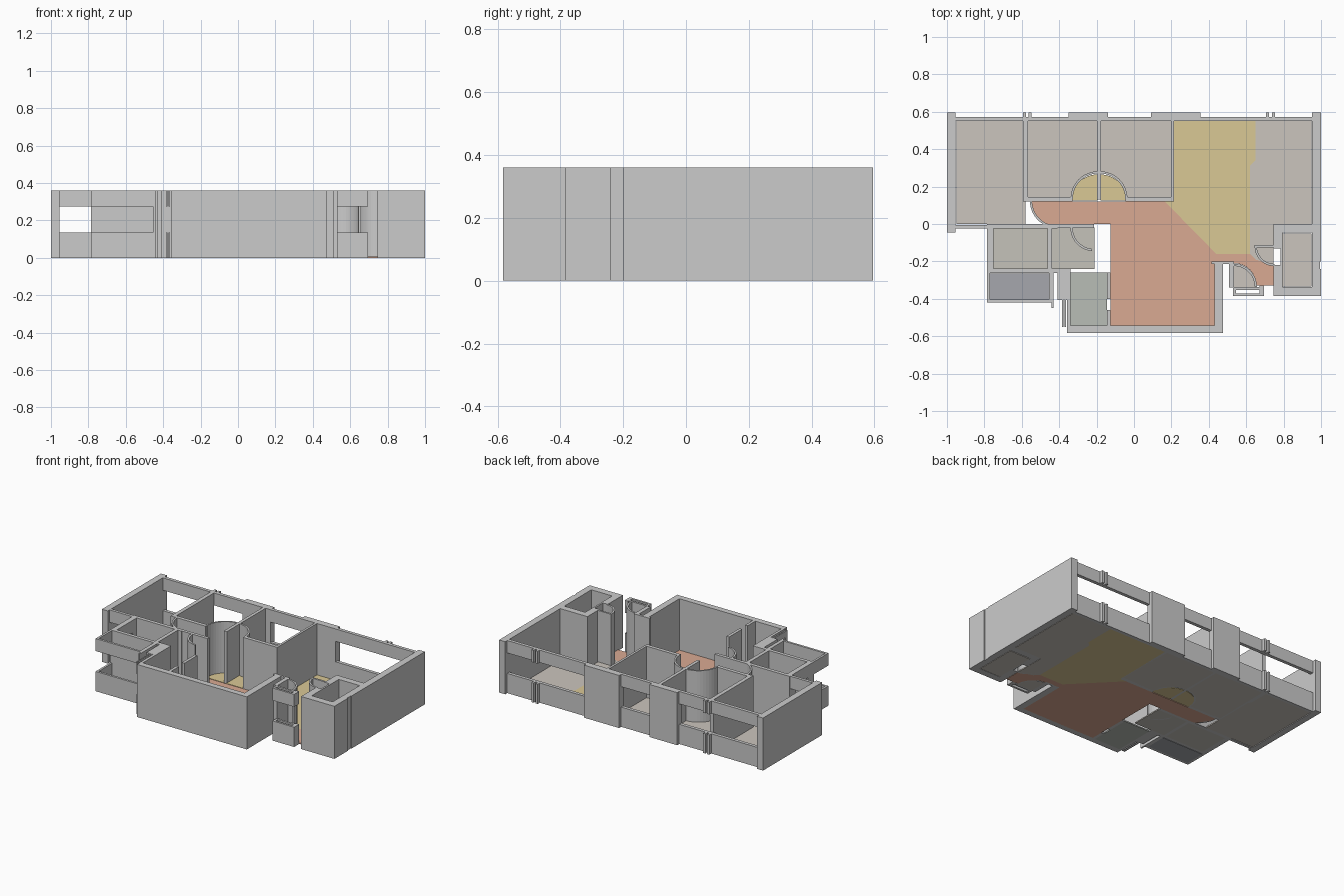
import bpy, bmesh, math

if "Cube" in bpy.data.objects:
    bpy.data.objects.remove(bpy.data.objects["Cube"])

H, SILL, HEAD, SLAB = 0.36, 0.135, 0.275, 0.008


def material(name, col):
    m = bpy.data.materials.new(name)
    m.diffuse_color = (*col, 1)
    m.use_nodes = True
    m.node_tree.nodes["Principled BSDF"].inputs["Base Color"].default_value = m.diffuse_color
    return m


beige = material("beige_floor", (0.60, 0.56, 0.51))
orange = material("terracotta_floor", (0.70, 0.40, 0.29))
yellow = material("yellow_floor", (0.70, 0.58, 0.30))
tile = material("bath_tile", (0.56, 0.54, 0.49))
slate = material("balcony_tile", (0.38, 0.39, 0.42))
green = material("kitchen_tile", (0.48, 0.51, 0.47))


def prism(name, pts, z0=0, z1=H, mat=None):
    """Extrude a plan outline between two heights."""
    bm = bmesh.new()
    f = bm.faces.new([bm.verts.new((x, y, z0)) for x, y in pts])
    r = bmesh.ops.extrude_face_region(bm, geom=[f])
    bmesh.ops.translate(bm, vec=(0, 0, z1 - z0),
                        verts=[v for v in r["geom"] if isinstance(v, bmesh.types.BMVert)])
    bmesh.ops.recalc_face_normals(bm, faces=bm.faces)
    me = bpy.data.meshes.new(name)
    bm.to_mesh(me)
    bm.free()
    ob = bpy.data.objects.new(name, me)
    bpy.context.collection.objects.link(ob)
    if mat:
        me.materials.append(mat)
    return ob


def rect(x0, x1, y0, y1):
    return [(x0, y0), (x1, y0), (x1, y1), (x0, y1)]


def wall(name, x0, x1, y0, y1):
    prism(name, rect(x0, x1, y0, y1))


def window(name, x0, x1, y0, y1):
    """Sill wall and head wall with an open band between."""
    prism(name + "_sill", rect(x0, x1, y0, y1), 0, SILL)
    prism(name + "_head", rect(x0, x1, y0, y1), HEAD, H)


def arc(cx, cy, r, a0, a1, n=12):
    return [(cx + r * math.cos(math.radians(a0 + (a1 - a0) * i / n)),
             cy + r * math.sin(math.radians(a0 + (a1 - a0) * i / n))) for i in range(n + 1)]


def curved_wall(name, cx, cy, r, a0, a1, t=0.012):
    prism(name, arc(cx, cy, r, a0, a1) + arc(cx, cy, r - t, a1, a0))


def floor(name, pts, mat):
    prism(name, pts, 0, SLAB, mat)


# Floors
floor("hall_floor", [(0.165, 0.12), (0.44, -0.16), (0.62, -0.16), (0.65, -0.19), (0.745, -0.22),
                     (0.745, -0.33), (0.65, -0.33)] + arc(0.535, -0.33, 0.12, 0, 90, 8)
      + [(0.43, -0.2), (0.43, -0.545), (-0.125, -0.545), (-0.125, 0.0)]
      + arc(-0.41, 0.12, 0.14, 240, 180, 8), orange)
floor("dining_floor", [(0.21, 0.55), (0.65, 0.55), (0.65, 0.34), (0.62, 0.31), (0.62, -0.16),
                       (0.44, -0.16), (0.165, 0.12), (0.21, 0.12)], yellow)
floor("left_door_floor", arc(-0.195, 0.125, 0.14, 90, 180) + [(-0.195, 0.125)], yellow)
floor("right_door_floor", arc(-0.18, 0.125, 0.14, 0, 90) + [(-0.18, 0.125)], yellow)
floor("left_room_floor", rect(-0.95, -0.58, 0, 0.55), beige)
floor("middle_left_room_floor", [(-0.57, 0.55), (-0.57, 0.14)] + arc(-0.195, 0.14, 0.14, 180, 90)
      + [(-0.195, 0.55)], beige)
floor("middle_right_room_floor", [(0.205, 0.55), (-0.18, 0.55)] + arc(-0.18, 0.14, 0.14, 90, 0)
      + [(0.205, 0.14)], beige)
floor("right_room_floor", [(0.65, 0.55), (0.65, 0.34), (0.62, 0.31), (0.62, -0.16), (0.65, -0.19),
                           (0.745, -0.22), (0.745, 0), (0.95, 0), (0.95, 0.55)], beige)
floor("front_right_room_floor", rect(0.795, 0.95, -0.335, -0.05), beige)
floor("closet_floor", [(0.535, -0.34)] + arc(0.535, -0.34, 0.12, 0, 90), beige)
floor("bath_floor", rect(-0.75, -0.46, -0.24, -0.025), tile)
floor("second_bath_floor", rect(-0.44, -0.21, -0.24, -0.02), tile)
floor("balcony_floor", rect(-0.775, -0.455, -0.405, -0.265), slate)
floor("kitchen_floor", rect(-0.34, -0.145, -0.545, -0.26), green)

# Outer side walls, the right one with a shallow groove
wall("left_wall", -1, -0.955, -0.045, 0.595)
wall("right_wall", 0.953, 1, -0.2, 0.595)
wall("right_wall_groove", 0.953, 0.995, -0.24, -0.2)
wall("right_wall_front", 0.953, 1, -0.385, -0.24)

# Back wall: piers, window bands and small paired downpipe casings
wall("back_pier_left", -0.35, -0.14, 0.55, 0.595)
wall("back_pier_right", 0.09, 0.355, 0.55, 0.595)
for i, (a, b) in enumerate([(-0.955, -0.35), (-0.14, 0.09), (0.355, 0.953)]):
    window(f"back_window_{i}", a, b, 0.55, 0.573)
for x in (-0.585, -0.555, 0.715, 0.745):
    window("back_casing", x - 0.008, x + 0.008, 0.573, 0.595)

# Bedroom partitions
wall("partition_left", -0.594, -0.567, 0.12, 0.55)
wall("partition_middle", -0.198, -0.176, 0.13, 0.55)
wall("partition_right", 0.197, 0.213, 0.12, 0.55)
wall("hall_wall_left", -0.594, -0.33, 0.12, 0.145)
wall("hall_wall_right", -0.045, 0.213, 0.12, 0.145)

# Curved door sweeps
curved_wall("left_bedroom_door", -0.192, 0.135, 0.147, 90, 180)
curved_wall("right_bedroom_door", -0.182, 0.135, 0.147, 0, 90)
curved_wall("left_room_door", -0.41, 0.125, 0.147, 180, 265)
curved_wall("bath_door", -0.215, -0.02, 0.125, 180, 265)
curved_wall("entry_door", 0.75, -0.12, 0.105, 180, 270)
curved_wall("closet_door", 0.535, -0.335, 0.122, 0, 90)

# Left front: room window, two baths
window("left_front_window", -0.955, -0.785, -0.025, -0.005)
wall("left_front_wall", -0.785, -0.41, -0.025, 0)
wall("bath_top_wall", -0.41, -0.215, -0.022, 0)
wall("bath_left_wall_back", -0.785, -0.75, -0.07, 0)
window("bath_left_window", -0.785, -0.75, -0.2, -0.07)
wall("bath_left_wall_front", -0.785, -0.75, -0.262, -0.2)
wall("bath_front_wall", -0.785, -0.34, -0.262, -0.238)
wall("bath_partition", -0.463, -0.438, -0.262, 0)

# Balcony
window("balcony_side", -0.785, -0.77, -0.42, -0.262)
window("balcony_front", -0.77, -0.455, -0.42, -0.405)
wall("balcony_right_wall", -0.455, -0.43, -0.42, -0.262)
wall("balcony_post", -0.44, -0.43, -0.45, -0.42)

# Kitchen with slatted side window
wall("kitchen_back_pier", -0.41, -0.34, -0.405, -0.262)
for i in range(3):
    window("kitchen_slat", -0.385 + i * 0.013, -0.377 + i * 0.013, -0.55, -0.35)
wall("kitchen_corner", -0.357, -0.34, -0.58, -0.405)
wall("kitchen_right_wall_back", -0.145, -0.125, -0.4, -0.26)
wall("kitchen_right_wall_front", -0.145, -0.125, -0.545, -0.46)

# Living room front and right walls
wall("front_wall", -0.357, 0.475, -0.583, -0.543)
wall("living_right_wall", 0.43, 0.475, -0.543, -0.215)
wall("living_right_cap", 0.415, 0.51, -0.215, -0.2)

# Closet with framed front window
wall("closet_left_wall", 0.507, 0.535, -0.34, -0.2)
for y in (-0.385, -0.352):
    window("closet_window", 0.53, 0.695, y, y + 0.014)
window("closet_window_end", 0.67, 0.695, -0.371, -0.33)
window("closet_window_end", 0.53, 0.545, -0.371, -0.338)

# Front right room
wall("entry_wall", 0.645, 0.75, -0.125, -0.112)
wall("shaft_left_wall_front", 0.747, 0.795, -0.385, -0.22)
wall("shaft_left_wall_back", 0.747, 0.795, -0.13, 0)
wall("shaft_left_wall_thin", 0.783, 0.795, -0.22, -0.13)
wall("shaft_front_wall", 0.795, 0.953, -0.385, -0.337)
wall("shaft_back_wall", 0.795, 0.953, -0.045, 0)
